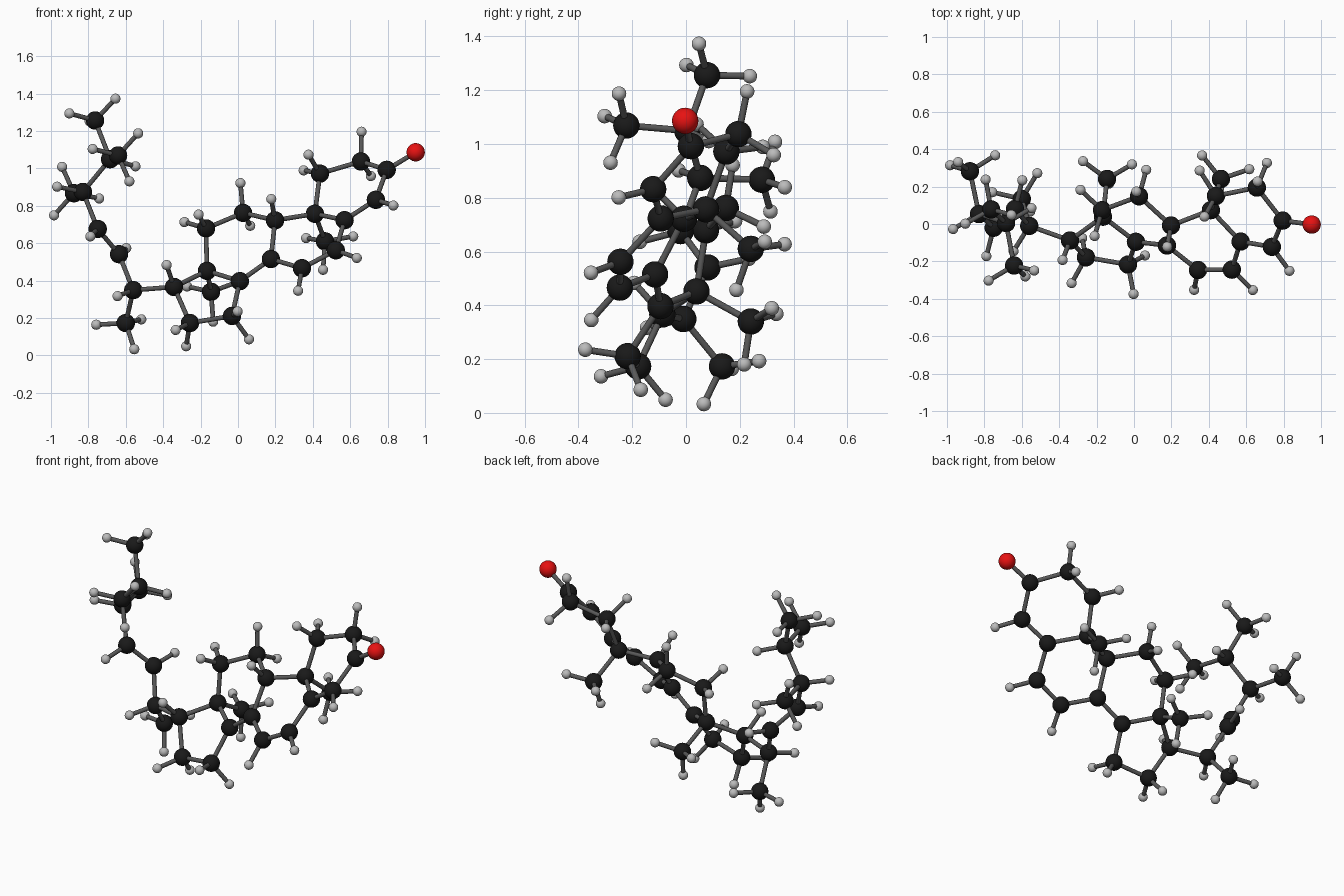
import bpy, bmesh, math
from mathutils import Vector

if "Cube" in bpy.data.objects:
    bpy.data.objects.remove(bpy.data.objects["Cube"])

# Skeleton: name -> position and number of attached hydrogens
ATOMS = {
    "ring_a1": (.438, .15, .976, 2), "ring_a2": (.657, .195, 1.041, 2),
    "ring_a3": (.795, .018, .996, 0), "ring_a4": (.737, -.122, .836, 1),
    "ring_a5": (.570, -.094, .727, 0), "ring_b6": (.523, -.244, .566, 1),
    "ring_b7": (.342, -.246, .470, 1), "ring_b8": (.176, -.115, .519, 0),
    "ring_b9": (.198, -.008, .726, 1), "ring_a10": (.411, .074, .761, 0),
    "ring_c11": (.027, .148, .766, 2), "ring_c12": (-.171, .074, .683, 2),
    "ring_c13": (-.166, .039, .456, 0), "ring_c14": (.010, -.095, .401, 0),
    "ring_d15": (-.032, -.217, .215, 2), "ring_d16": (-.257, -.178, .177, 2),
    "ring_d17": (-.342, -.088, .370, 1), "methyl_18": (-.144, .241, .344, 3),
    "methyl_19": (.465, .241, .614, 3), "chain_20": (-.560, -.010, .353, 1),
    "methyl_21": (-.600, .134, .177, 3), "chain_22": (-.636, .080, .545, 1),
    "chain_23": (-.750, -.020, .680, 1), "chain_24": (-.829, .053, .878, 1),
    "chain_25": (-.684, .005, 1.053, 1), "methyl_26": (-.764, .078, 1.260, 3),
    "methyl_27": (-.641, -.222, 1.073, 3), "methyl_28": (-.877, .282, .871, 3),
    "oxygen": (.950, -.003, 1.090, 0),
}
CH = .162
DROP = Vector((0, 0, -.004))


def material(name, rgb):
    m = bpy.data.materials.new(name)
    m.diffuse_color = (*rgb, 1)
    m.use_nodes = True
    m.node_tree.nodes["Principled BSDF"].inputs["Base Color"].default_value = m.diffuse_color
    return m


def finish(bm, name, mat):
    me = bpy.data.meshes.new(name)
    bm.to_mesh(me)
    bm.free()
    me.materials.append(mat)
    return me


def ball(name, r, mat):
    bm = bmesh.new()
    bmesh.ops.create_uvsphere(bm, u_segments=28, v_segments=16, radius=r)
    for f in bm.faces:
        f.smooth = True
    return finish(bm, name, mat)


def stick(name, r, mat):
    bm = bmesh.new()
    bmesh.ops.create_cone(bm, cap_ends=True, segments=16, radius1=r, radius2=r, depth=1)
    for f in bm.faces:
        f.smooth = len(f.verts) == 4
    return finish(bm, name, mat)


def place(name, mesh, loc):
    ob = bpy.data.objects.new(name, mesh)
    ob.location = loc
    bpy.context.collection.objects.link(ob)
    return ob


carbon = ball("carbon_ball", .049, material("carbon_black", (.01, .01, .01)))
oxygen = ball("oxygen_ball", .049, material("oxygen_red", (.8, .006, .006)))
hydrogen = ball("hydrogen_ball", .027, material("hydrogen_grey", (.5, .5, .5)))
rod = stick("bond_rod", .0125, material("bond_grey", (.1, .1, .1)))

# Neighbours found from bond-length spacing
pos = {n: Vector(v[:3]) + DROP for n, v in ATOMS.items()}
names = list(pos)
links = {n: [m for m in names if m != n and (pos[m] - pos[n]).length < .27] for n in names}
bonds = [(pos[a], pos[b]) for i, a in enumerate(names) for b in names[i + 1:] if b in links[a]]

# Hydrogens on ring and chain carbons
hyd = {n: [] for n in names}
for n, v in ATOMS.items():
    u = [(pos[m] - pos[n]).normalized() for m in links[n]]
    if v[3] in (1, 2):
        out = -sum(u, Vector()).normalized()
        if v[3] == 1:
            dirs = [out]
        else:
            side = u[0].cross(u[1]).normalized()
            dirs = [out * .59 + side * .807, out * .59 - side * .807]
        hyd[n] = [pos[n] + d * CH for d in dirs]

# Evenly spaced, staggered hydrogens on methyl groups
for n, v in ATOMS.items():
    if v[3] == 3:
        p = links[n][0]
        axis = (pos[n] - pos[p]).normalized()
        e1 = axis.orthogonal().normalized()
        e2 = axis.cross(e1)
        s = c = 0
        for q in [pos[m] for m in links[p] if m != n] + hyd[p]:
            t = math.atan2((q - pos[p]).dot(e2), (q - pos[p]).dot(e1))
            s += math.sin(3 * t)
            c += math.cos(3 * t)
        turn = math.atan2(s, c) / 3 + math.pi
        for k in range(3):
            t = turn + k * math.tau / 3
            d = axis * .35 + (e1 * math.cos(t) + e2 * math.sin(t)) * .937
            hyd[n].append(pos[n] + d * CH)

# Atoms
for n in names:
    place(n if n == "oxygen" else "carbon_" + n, oxygen if n == "oxygen" else carbon, pos[n])
    for i, h in enumerate(hyd[n]):
        place(f"hydrogen_{n}_{i + 1}", hydrogen, h)
        bonds.append((pos[n], h))

# Bonds
for i, (a, b) in enumerate(bonds):
    ob = place(f"bond_{i + 1}", rod, (a + b) / 2)
    ob.rotation_mode = 'QUATERNION'
    ob.rotation_quaternion = (b - a).to_track_quat('Z', 'Y')
    ob.scale = (1, 1, (b - a).length)
